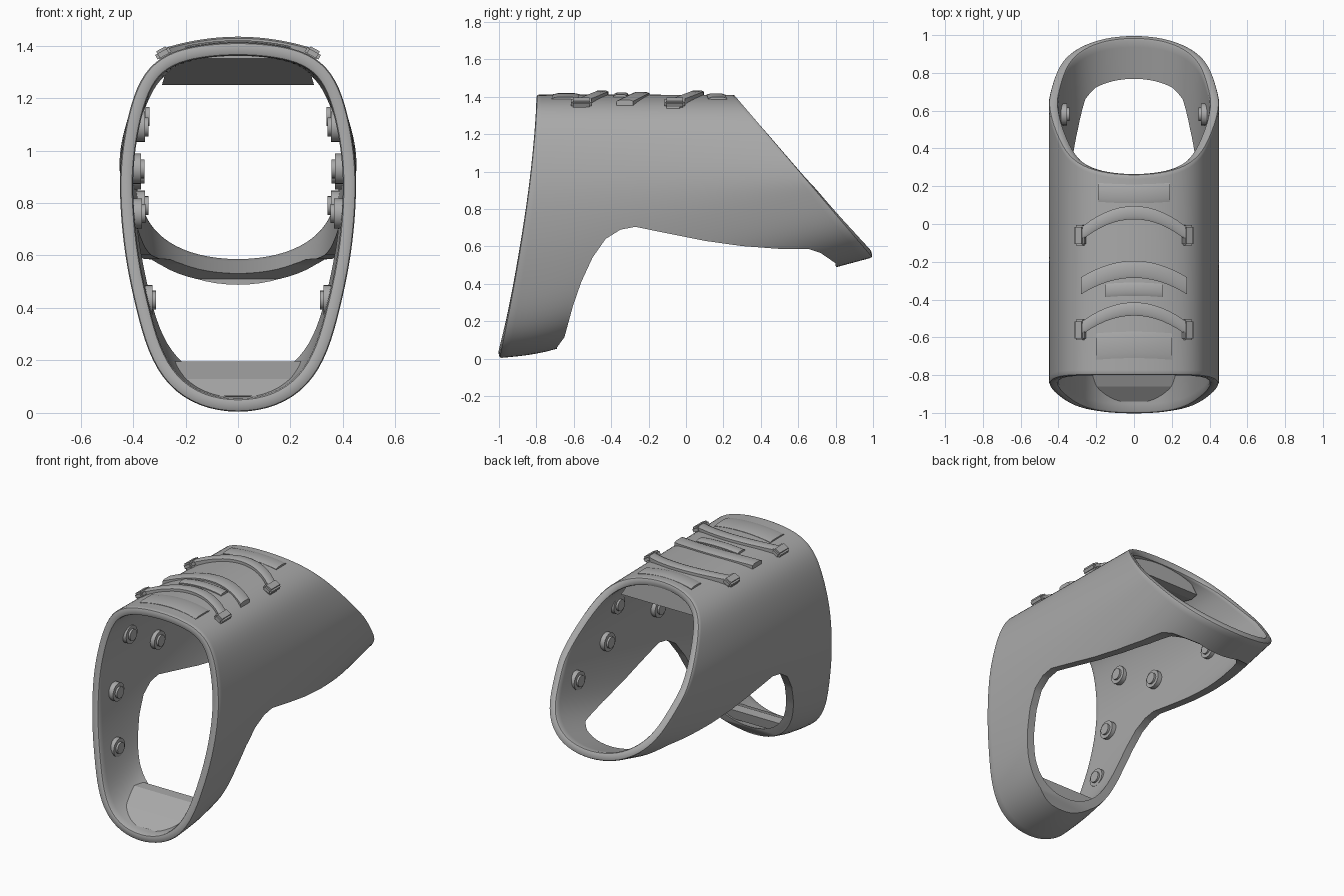
import bpy, bmesh
from math import radians
from mathutils import Matrix

old = bpy.data.objects.get("Cube")
if old:
    bpy.data.objects.remove(old)

grey = bpy.data.materials.new("plain_grey")
grey.use_nodes = True
grey.diffuse_color = (0.4, 0.4, 0.4, 1)
grey.node_tree.nodes["Principled BSDF"].inputs["Base Color"].default_value = (0.4, 0.4, 0.4, 1)


def finish(bm, name):
    bmesh.ops.recalc_face_normals(bm, faces=bm.faces)
    me = bpy.data.meshes.new(name)
    bm.to_mesh(me)
    bm.free()
    me.materials.append(grey)
    ob = bpy.data.objects.new(name, me)
    bpy.context.collection.objects.link(ob)
    return ob


def loft(rings, name, capped=True):
    """Skin closed rings of equal point count."""
    bm = bmesh.new()
    rows = [[bm.verts.new(p) for p in ring] for ring in rings]
    n = len(rows[0])
    for a, b in zip(rows, rows[1:]):
        for i in range(n):
            j = (i + 1) % n
            bm.faces.new((a[i], a[j], b[j], b[i]))
    if capped:
        bm.faces.new(rows[0])
        bm.faces.new(rows[-1])
    return finish(bm, name)


def smooth(ob, angle=35):
    bpy.ops.object.select_all(action='DESELECT')
    ob.select_set(True)
    bpy.context.view_layer.objects.active = ob
    bpy.ops.object.shade_smooth_by_angle(angle=radians(angle))


def mirrored(half):
    return half + [(-x, z) for x, z in half[-2:0:-1]]


# Shell: skin between the tall front rim and the slanted rear rim
front_half = [(0, 1.415), (.15, 1.405), (.275, 1.372), (.36, 1.3), (.41, 1.18), (.442, 1.02),
              (.453, .88), (.445, .72), (.425, .56), (.39, .4), (.345, .23), (.27, .1),
              (.15, .02), (0, -.005)]
rear_half = [(0, 1.415), (.15, 1.402), (.275, 1.36), (.36, 1.28), (.41, 1.16), (.442, 1.05),
             (.453, .97), (.45, .92), (.437, .86), (.415, .77), (.375, .685), (.295, .61),
             (.17, .555), (0, .535)]
front_rim = [(x, -.8 - .2 * max(0, (1.4 - z) / 1.4) ** 1.5, z) for x, z in mirrored(front_half)]
rear_rim = [(x, .265 + (1.41 - z) * .845, z) for x, z in mirrored(rear_half)]
STEPS = 10


def shell_ring(k):
    ring = []
    for a, b in zip(front_rim, rear_rim):
        x, y, z = (p + (q - p) * k / STEPS for p, q in zip(a, b))
        if k in (1, 2):  # keep the chin full behind the front rim
            z -= .04 * max(0, 1 - z / .7)
        ring.append((x, y, z))
    return ring


shell = loft([shell_ring(k) for k in range(STEPS + 1)], "shell", capped=False)

# Arch cutter that opens the underside
arch = [(-.7, -.1), (-.69, .06), (-.65, .115), (-.605, .28), (-.56, .41), (-.5, .54),
        (-.43, .64), (-.35, .69), (-.27, .705), (-.1, .67), (.1, .63), (.3, .602), (.5, .587),
        (.66, .585), (.72, .565), (.8, .51), (.815, .2), (0, -.2)]
cutter = loft([[(x, y, z) for y, z in arch] for x in (-.7, .7)], "arch_cutter")
cutter.hide_render = True
cutter.hide_set(True)

sub = shell.modifiers.new("round", 'SUBSURF')
sub.levels = sub.render_levels = 2
sol = shell.modifiers.new("wall", 'SOLIDIFY')
sol.thickness = .05
sol.offset = -1
bev = shell.modifiers.new("rim", 'BEVEL')
bev.width = .014
bev.segments = 2
bev.limit_method = 'ANGLE'
bev.angle_limit = radians(50)
cut = shell.modifiers.new("arch", 'BOOLEAN')
cut.object = cutter
cut.operation = 'DIFFERENCE'
cut.solver = 'EXACT'

# Bake the modifiers and drop the cutter
bpy.context.view_layer.update()
baked = bpy.data.meshes.new_from_object(shell.evaluated_get(bpy.context.evaluated_depsgraph_get()))
shell.modifiers.clear()
shell.data = baked
bpy.data.objects.remove(cutter)
smooth(shell)


# Inner fillers: sections across x given as (y, z, half width)
def filler(section, name):
    return loft([[(s * w, y, z) for y, z, w in section] for s in (-1, 1)], name)


filler([(-.94, .065, .14), (-.86, .13, .22), (-.72, .195, .265), (-.65, .195, .255),
        (-.665, .13, .16), (-.9, .06, .12)], "front_floor")
filler([(-.3, 1.38, .2), (.255, 1.38, .2), (.265, 1.25, .28), (.2, 1.25, .29),
        (-.3, 1.35, .26)], "rear_roof_lip")


# Curved bands and plates lying on the roof
def roof_z(x):
    return 1.412 - .55 * x * x


def band(name, y, depth, half, bow, rise):
    sections = []
    for k in range(17):
        x = half * (k / 8 - 1)
        yc = y - bow * (x / .3) ** 2
        top, low = roof_z(x) + rise, roof_z(x) - .03
        sections.append([(x, yc - depth, low), (x, yc - depth, top - .006),
                         (x, yc - depth * .6, top), (x, yc + depth * .6, top),
                         (x, yc + depth, top - .006), (x, yc + depth, low)])
    smooth(loft(sections, name))


band("rear_band", .06, .035, .3, .13, .022)
band("middle_band", -.24, .045, .28, .1, .014)
band("middle_plate", -.345, .035, .15, .03, .012)
band("front_band", -.45, .035, .3, .12, .022)
band("front_plate", -.64, .07, .2, .02, .008)
band("rear_plate", .16, .05, .19, -.02, .006)

# Feet at the ends of the two long bands
for s, side in ((1, "left"), (-1, "right")):
    for label, y in (("rear", -.06), ("front", -.56)):
        bm = bmesh.new()
        bmesh.ops.create_cube(bm, size=1, matrix=Matrix.Translation((s * .285, y, 1.37))
                              @ Matrix.Rotation(s * .5, 4, 'Y') @ Matrix.Diagonal((.06, .11, .04, 1)))
        bmesh.ops.bevel(bm, geom=bm.edges[:], offset=.01, segments=2, affect='EDGES')
        smooth(finish(bm, f"{label}_band_foot_{side}"))

# Round studs inside both side walls
studs = [(-.58, 1.09, .375), (-.27, .93, .39), (-.7, .76, .385), (-.75, .43, .345),
         (.18, 1.13, .37), (.25, .91, .39), (.58, .79, .375)]
for s, side in ((1, "left"), (-1, "right")):
    for i, (y, z, x) in enumerate(studs):
        bm = bmesh.new()
        for r, d in ((.058, .045), (.036, .058)):
            bmesh.ops.create_cone(bm, cap_ends=True, segments=20, radius1=r, radius2=r, depth=d,
                                  matrix=Matrix.Translation((s * (x + .025 - d / 2), y, z))
                                  @ Matrix.Rotation(radians(90), 4, 'Y'))
        smooth(finish(bm, f"stud_{side}_{i + 1}"))
